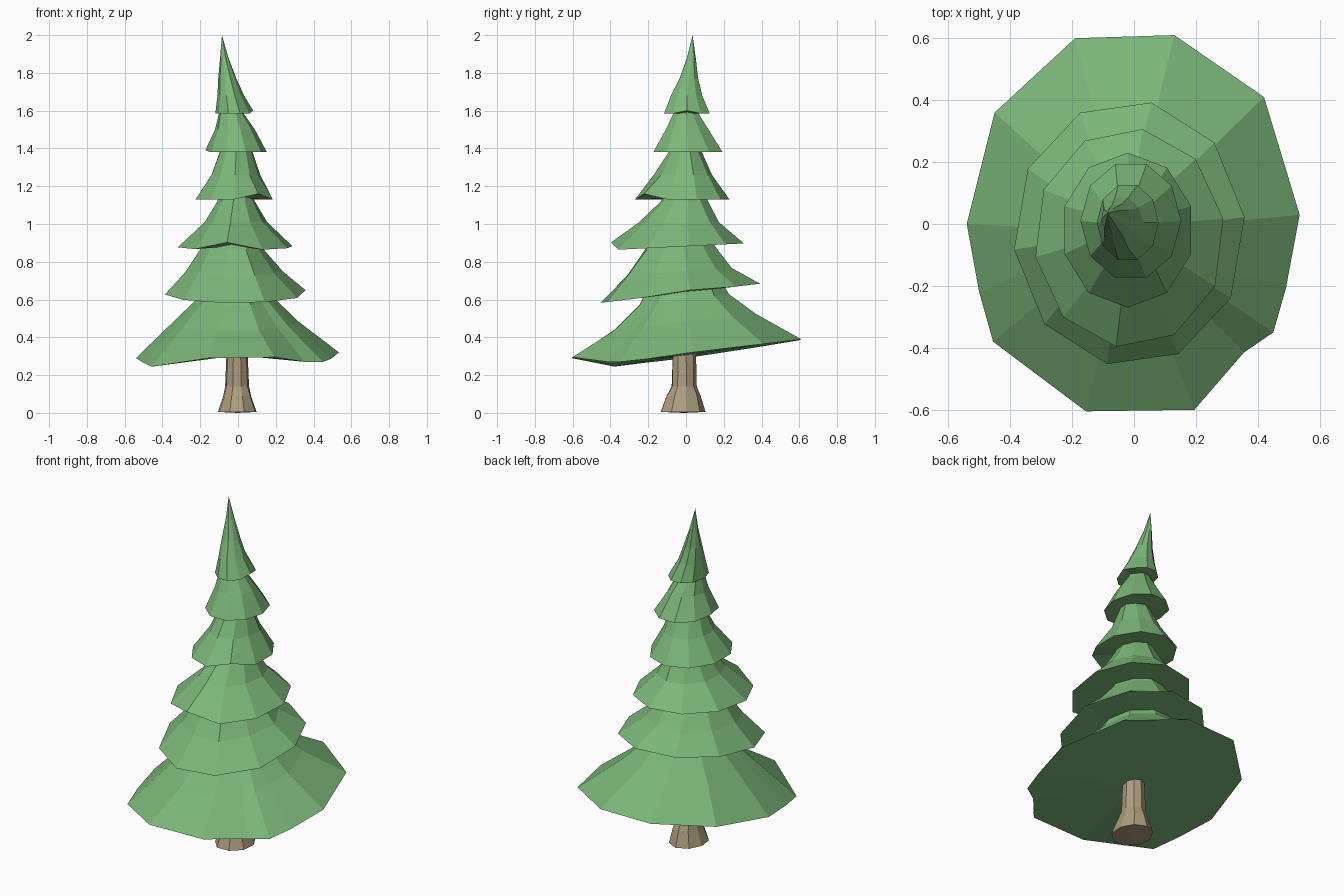
import bpy, math, random

random.seed(4)


def material(name, color):
    m = bpy.data.materials.new(name)
    m.diffuse_color = (*color, 1)
    return m


GREEN = material("needles", (0.2, 0.47, 0.19))
BROWN = material("bark", (0.42, 0.34, 0.21))


def ring(n, phase, cx, cy, rx, ry, z, tilt=0.0, jitter=0.0):
    """Elliptical ring of n points, tilted up towards +y."""
    pts = []
    for k in range(n):
        a = math.radians(phase + 360 * k / n)
        j = 1 + random.uniform(-jitter, jitter)
        x, y = cx + rx * j * math.cos(a), cy + ry * j * math.sin(a)
        pts.append((x, y, z + tilt * y))
    return pts


def loft(name, rings, mat, bottom=None, tip=None):
    """Skin a stack of rings; close both ends with a fan around a point."""
    n = len(rings[0])
    verts = [p for r in rings for p in r]
    faces = []
    for i in range(len(rings) - 1):
        for k in range(n):
            a, b = i * n + k, i * n + (k + 1) % n
            faces.append((a, b, b + n, a + n))

    def centre(r):
        return tuple(sum(p[i] for p in r) / n for i in range(3))

    verts += [bottom or centre(rings[0]), tip or centre(rings[-1])]
    lo, hi, base = len(verts) - 2, len(verts) - 1, (len(rings) - 1) * n
    for k in range(n):
        q = (k + 1) % n
        faces.append((lo, q, k))
        faces.append((hi, base + k, base + q))
    mesh = bpy.data.meshes.new(name)
    mesh.from_pydata(verts, [], faces)
    mesh.materials.append(mat)
    obj = bpy.data.objects.new(name, mesh)
    bpy.context.collection.objects.link(obj)
    return obj


# Trunk with flared roots
loft("trunk", [
    ring(9, 10, -0.005, -0.015, 0.108, 0.12, 0.005, 0, 0.06),
    ring(9, 10, -0.005, -0.012, 0.078, 0.092, 0.09, 0, 0.06),
    ring(9, 10, -0.005, -0.01, 0.063, 0.068, 0.14, 0, 0.04),
    ring(9, 10, -0.005, -0.01, 0.055, 0.062, 0.36)], BROWN, bottom=(0, -0.01, 0))

# Lowest skirt: irregular drooping rim, shrunk upward ring by ring
rim = [(0.535, 0.03, 0.32), (0.42, 0.41, 0.365), (0.13, 0.61, 0.39),
       (-0.19, 0.60, 0.385), (-0.45, 0.36, 0.345), (-0.54, 0.0, 0.29),
       (-0.50, -0.22, 0.265), (-0.455, -0.38, 0.245), (-0.155, -0.605, 0.29),
       (0.195, -0.60, 0.295), (0.355, -0.415, 0.27), (0.45, -0.35, 0.27),
       (0.49, -0.21, 0.285)]


def shrink(s, z, tilt):
    return [(x * s - 0.01, y * s - 0.01, z + tilt * y * s) for x, y, _ in rim]


loft("branch_tier_1", [rim, shrink(0.62, 0.48, 0.12), shrink(0.39, 0.60, 0.12),
                       shrink(0.3, 0.70, 0.1)], GREEN, bottom=(0, 0, 0.305))

# Upper tiers: phase, lifted rim point (index, height), rings (cx, cy, rx, ry, z, tilt)
TIERS = [
    (7, (0, 0.01), [(-0.015, -0.03, 0.375, 0.43, 0.637, 0.12),
                    (-0.025, -0.03, 0.255, 0.29, 0.75, 0.07),
                    (-0.03, -0.03, 0.165, 0.19, 0.87, 0.03),
                    (-0.02, -0.02, 0.12, 0.14, 0.94, 0)]),
    (10, (7, 0.04), [(-0.015, -0.045, 0.308, 0.355, 0.882, 0.05),
                     (-0.015, -0.03, 0.17, 0.21, 1.01, 0),
                     (-0.01, -0.01, 0.105, 0.125, 1.12, 0),
                     (-0.01, -0.01, 0.08, 0.09, 1.19, 0)]),
    (18, (8, 0.03), [(-0.02, -0.02, 0.215, 0.25, 1.13, 0),
                     (-0.015, -0.01, 0.135, 0.155, 1.26, 0),
                     (-0.01, -0.005, 0.088, 0.085, 1.38, 0),
                     (-0.01, 0, 0.06, 0.06, 1.43, 0)]),
    (0, (5, 0.01), [(-0.01, 0.01, 0.163, 0.193, 1.38, 0),
                    (-0.02, 0.005, 0.105, 0.115, 1.5, 0),
                    (-0.035, 0, 0.07, 0.07, 1.58, 0),
                    (-0.035, 0, 0.05, 0.05, 1.63, 0)]),
    (0, (0, 0.015), [(-0.02, 0.005, 0.1, 0.127, 1.585, 0),
                     (-0.04, 0.005, 0.07, 0.085, 1.68, 0),
                     (-0.055, 0.015, 0.048, 0.05, 1.77, 0),
                     (-0.072, 0.028, 0.022, 0.024, 1.88, 0)]),
]
for i, (phase, (lift, dz), spec) in enumerate(TIERS):
    rings = [ring(10, phase, *s, jitter=0.0 if j == 0 else 0.05)
             for j, s in enumerate(spec)]
    x, y, z = rings[0][lift]
    rings[0][lift] = (x, y, z + dz)
    tip = (-0.085, 0.035, 2.0) if i == len(TIERS) - 1 else None
    loft(f"branch_tier_{i + 2}", rings, GREEN, tip=tip)
